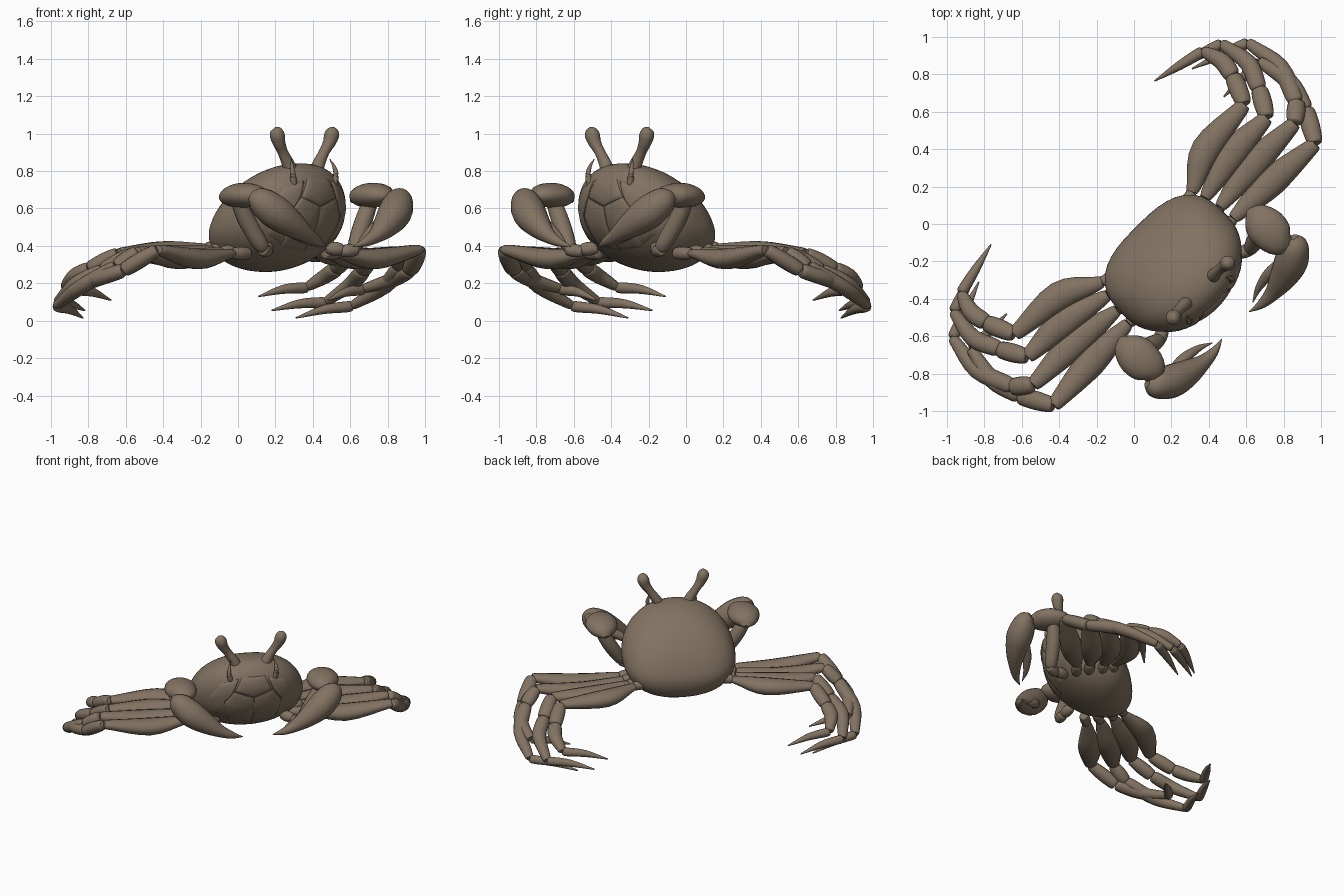
import bpy
import bmesh
import math
from mathutils import Vector
from mathutils.bvhtree import BVHTree

cube = bpy.data.objects.get("Cube")
if cube:
    bpy.data.objects.remove(cube, do_unlink=True)

shell = bpy.data.materials.new("shell_brown")
shell.use_nodes = True
brown = (0.225, 0.172, 0.122, 1)
shell.diffuse_color = brown
shell.node_tree.nodes["Principled BSDF"].inputs["Base Color"].default_value = brown


def diag(s, f, z):
    """Sideways and forward distances to world space; the animal faces +x -y."""
    return Vector(((s + f) / math.sqrt(2), (s - f) / math.sqrt(2), z))


def flip(p):
    """Mirror a point, keeping any radius, across the animal's middle plane."""
    return (-p[1], -p[0]) + tuple(p[2:])


def finish(name, bm, angle=40):
    bmesh.ops.recalc_face_normals(bm, faces=bm.faces)
    mesh = bpy.data.meshes.new(name)
    bm.to_mesh(mesh)
    bm.free()
    ob = bpy.data.objects.new(name, mesh)
    bpy.context.collection.objects.link(ob)
    mesh.materials.append(shell)
    bpy.ops.object.select_all(action='DESELECT')
    ob.select_set(True)
    bpy.context.view_layer.objects.active = ob
    bpy.ops.object.shade_smooth_by_angle(angle=math.radians(angle))


def smooth_path(pts, steps=4):
    """Catmull-Rom through (x, y, z, radius) points."""
    p = [Vector(q) for q in pts]
    p = [2 * p[0] - p[1]] + p + [2 * p[-1] - p[-2]]
    out = []
    for a, b, c, d in zip(p, p[1:], p[2:], p[3:]):
        for i in range(steps):
            t = i / steps
            out.append(0.5 * (2 * b + (c - a) * t + (2 * a - 5 * b + 4 * c - d) * t * t
                              + (3 * b - a - 3 * c + d) * t ** 3))
    return out + [p[-2]]


def loft(bm, pts, flat=1.0, sides=14):
    path = smooth_path(pts)
    rings = []
    for i, q in enumerate(path):
        ahead = path[min(i + 1, len(path) - 1)] - path[max(i - 1, 0)]
        d = ahead.to_3d().normalized()
        wide = d.cross(Vector((0, 0, 1)))
        if wide.length < 0.05:
            wide = Vector((1, 1, 0))
        wide.normalize()
        tall = wide.cross(d).normalized() * flat
        r = max(q[3], 0.002)
        ring = []
        for k in range(sides):
            a = math.tau * k / sides
            ring.append(bm.verts.new(q.to_3d() + r * (wide * math.cos(a) + tall * math.sin(a))))
        rings.append(ring)
    for lo, hi in zip(rings, rings[1:]):
        for k in range(sides):
            j = (k + 1) % sides
            bm.faces.new((lo[k], lo[j], hi[j], hi[k]))
    bm.faces.new(rings[0])
    bm.faces.new(rings[-1])


def limb(bm, a, b, r0, r1, r2, flat=1.0, mid=None):
    """One shell segment with rounded ends, swelling to r1 on the way."""
    a, b = Vector(a), Vector(b)
    m = Vector(mid) if mid else a.lerp(b, .5)
    ends = ((a, r0 * .7), (a.lerp(m, .18), r0), (m, r1), (b.lerp(m, .15), r2), (b, r2 * .75))
    loft(bm, [(*v, r) for v, r in ends], flat)


# Body: domed carapace, squarer at the rear and leaning forward
bm = bmesh.new()
bmesh.ops.create_uvsphere(bm, u_segments=48, v_segments=28, radius=1)
for v in bm.verts:
    a, b, c = v.co
    r = math.hypot(a, b)
    if r > 1e-4:
        n = 2.9 if b < 0 else 2.1
        square = r / (abs(a) ** n + abs(b) ** n) ** (1 / n)
        square = 1 + (square - 1) * r
        spread = square * r ** (-0.12 if c > 0 else -0.05)
        a, b = a * spread, b * spread
    lean, height = (0.08, 0.312) if c > 0 else (0.03, 0.25)
    v.co = diag(0.385 * a, 0.315 + 0.295 * b + lean * c, 0.52 + 0.065 * b + height * c)
bm.normal_update()
surface = BVHTree.FromBMesh(bm)
finish("carapace", bm)


# Face plates raised a little from the front of the shell
def face_plate(name, corners):
    bm = bmesh.new()
    outline = []
    for p, q in zip(corners, corners[1:] + corners[:1]):
        outline += [Vector(p).lerp(Vector(q), i / 5) for i in range(5)]
    centre = sum(outline, Vector((0, 0))) / len(outline)
    towards = diag(0, -1, 0)
    rings = []
    for share, lift in ((1, -.012), (.97, .004), (.85, .008), (.6, .01), (.3, .011), (.05, .011)):
        ring = []
        for p in outline:
            s, z = centre.lerp(p, share)
            hit = surface.ray_cast(diag(s, 2, z), towards)[0]
            ring.append(bm.verts.new(hit - towards * lift))
        rings.append(ring)
    n = len(outline)
    for lo, hi in zip(rings, rings[1:]):
        for k in range(n):
            bm.faces.new((lo[k], lo[(k + 1) % n], hi[(k + 1) % n], hi[k]))
    bm.faces.new(rings[-1])
    finish(name, bm, 60)


face_plate("brow_plate", [(-.13, .66), (0, .61), (.13, .66), (.08, .76), (-.08, .76)])
for side, sign in (("left", 1), ("right", -1)):
    jaw = [(.001, .37), (.001, .61), (.132, .66), (.2, .56), (.16, .39)]
    cheek = [(.203, .56), (.135, .66), (.1, .75), (.22, .71), (.29, .6), (.27, .46), (.165, .4)]
    face_plate(side + "_jaw_plate", [(s * sign, z) for s, z in jaw])
    face_plate(side + "_cheek_plate", [(s * sign, z) for s, z in cheek])

# Legs: root, hip, mid thigh, knee, wrist, mid shin, ankle, tip, rear to front
legs = [
    [(.25, .05, .40), (.31, .17, .39), (.385, .40, .37), (.59, .64, .36),
     (.53, .79, .28), (.47, .87, .24), (.37, .925, .18), (.11, .765, .13)],
    [(.32, .04, .38), (.38, .14, .38), (.52, .37, .35), (.71, .57, .36),
     (.67, .72, .27), (.61, .86, .20), (.47, .965, .10), (.18, .82, .055)],
    [(.40, 0, .37), (.46, .09, .37), (.63, .31, .33), (.86, .54, .37),
     (.87, .65, .29), (.78, .84, .18), (.61, .97, .08), (.31, .83, .015)],
    [(.46, -.06, .36), (.53, .03, .36), (.73, .22, .33), (.97, .43, .38),
     (.92, .61, .27), (.83, .76, .22), (.67, .87, .17), (.48, .68, .11)],
]


def build_leg(name, joints):
    root, hip, mid, knee, wrist, shin, ankle, tip = joints
    bm = bmesh.new()
    limb(bm, root, hip, .03, .036, .03)
    limb(bm, hip, knee, .042, .078, .046, flat=.72, mid=mid)
    limb(bm, knee, wrist, .042, .05, .046, flat=.85)
    limb(bm, wrist, ankle, .046, .047, .032, flat=.85, mid=shin)
    # Pointed, slightly bowed last segment
    a, b = Vector(ankle), Vector(tip)
    bow = Vector((0, 0, .012))
    loft(bm, [(*a, .02), (*a.lerp(b, .08), .03), (*(a.lerp(b, .5) + bow), .024), (*b, .004)])
    finish(name, bm)


# Pincer arms, eyes and horns as paths of (x, y, z, radius)
upper_arm = [(.61, -.15, .37, .02), (.63, -.12, .41, .042), (.67, -.05, .53, .048),
             (.71, 0, .64, .04)]
wrist_shell = [(.61, .07, .64, .02), (.65, .04, .66, .08), (.71, -.02, .67, .108),
               (.78, -.09, .67, .088), (.84, -.12, .66, .025)]
palm = [(.85, -.07, .67, .028), (.86, -.115, .645, .073), (.84, -.20, .58, .09),
        (.795, -.29, .515, .072), (.74, -.37, .458, .043), (.68, -.43, .42, .024),
        (.615, -.47, .395, .002)]
finger = [(.79, -.22, .54, .042), (.72, -.27, .485, .032), (.665, -.345, .43, .018),
          (.635, -.42, .395, .002)]
eye = [(.40, -.30, .72, .045), (.425, -.275, .82, .036), (.46, -.24, .90, .028),
       (.487, -.22, .95, .034), (.5, -.21, .99, .04), (.507, -.205, 1.02, .03),
       (.51, -.2, 1.035, .004)]
horn = [(.50, -.30, .70, .022), (.523, -.295, .77, .016), (.515, -.29, .82, .010),
        (.49, -.285, .865, .002)]

for side, place in (("left", tuple), ("right", flip)):
    for i, joints in enumerate(legs):
        build_leg(f"{side}_leg_{i + 1}", [place(p) for p in joints])
    bm = bmesh.new()
    limb(bm, place((.47, -.16, .39)), place((.56, -.15, .38)), .03, .038, .032)
    limb(bm, place((.55, -.16, .37)), place((.64, -.13, .38)), .03, .036, .03)
    loft(bm, [place(p) for p in upper_arm])
    finish(side + "_pincer_arm", bm)
    for part, path, flat in (("pincer_wrist", wrist_shell, .62), ("pincer_palm", palm, 1),
                             ("pincer_finger", finger, .9), ("eyestalk", eye, 1),
                             ("brow_horn", horn, 1)):
        bm = bmesh.new()
        loft(bm, [place(p) for p in path], flat, 20)
        finish(f"{side}_{part}", bm)
